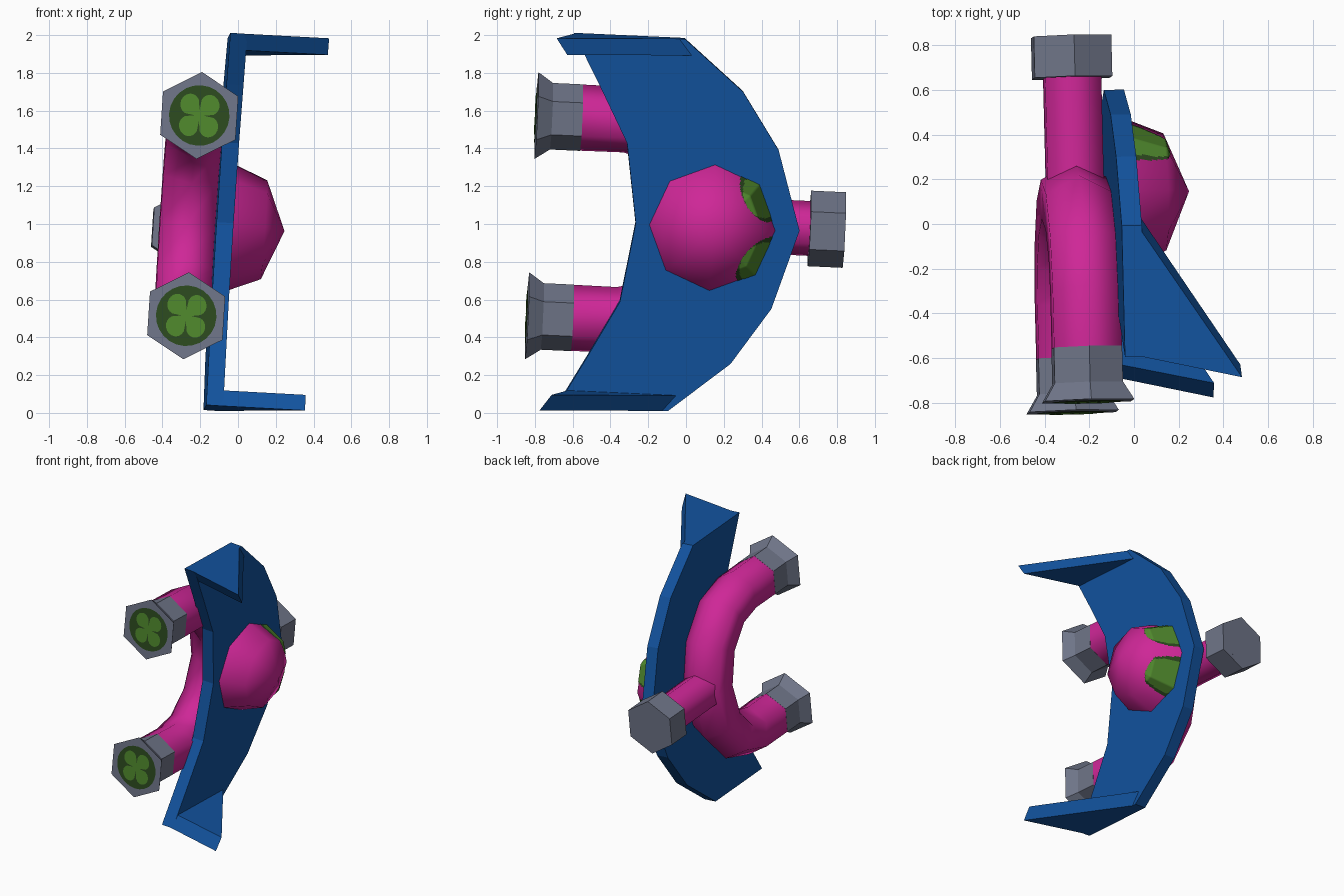
import bpy, bmesh
from math import sin, cos, pi, radians
from mathutils import Matrix, Vector

old = bpy.data.objects.get("Cube")
if old:
    bpy.data.objects.remove(old, do_unlink=True)

# The whole craft leans a little: local axes are (side, back, span)
TILT = Matrix(((1, -0.025, 0.065, 0), (0.025, 1, 0.046, 0),
               (-0.065, -0.046, 1, 0.99), (0, 0, 0, 1)))


def material(name, color):
    m = bpy.data.materials.new(name)
    m.use_nodes = True
    m.diffuse_color = (*color, 1)
    m.node_tree.nodes["Principled BSDF"].inputs["Base Color"].default_value = (*color, 1)
    return m


BLUE = material("blue", (0.006, 0.085, 0.34))
PINK = material("magenta", (0.62, 0.02, 0.31))
GREY = material("slate grey", (0.16, 0.18, 0.25))
LEAF = material("leaf green", (0.08, 0.25, 0.026))
DARK = material("dark green", (0.026, 0.07, 0.014))


def finish(name, bm, mat, angle=None, fix=True):
    if fix:
        bmesh.ops.recalc_face_normals(bm, faces=bm.faces[:])
    me = bpy.data.meshes.new(name)
    bm.to_mesh(me)
    bm.free()
    me.transform(TILT)
    me.materials.append(mat)
    ob = bpy.data.objects.new(name, me)
    bpy.context.collection.objects.link(ob)
    if angle:
        bpy.ops.object.select_all(action='DESELECT')
        ob.select_set(True)
        bpy.context.view_layer.objects.active = ob
        bpy.ops.object.shade_smooth_by_angle(angle=radians(angle))
    return ob


def loft(name, rings, mat, angle=None):
    """Join closed rings of points and cap both ends."""
    bm = bmesh.new()
    loops = [[bm.verts.new(p) for p in r] for r in rings]
    for a, b in zip(loops, loops[1:]):
        for i in range(len(a)):
            j = (i + 1) % len(a)
            bm.faces.new((a[i], a[j], b[j], b[i]))
    bm.faces.new(loops[0])
    bm.faces.new(loops[-1])
    return finish(name, bm, mat, angle)


def hex_tube(name, path, mat, angle=None):
    """Six-sided tube along (back, span, radius) stations."""
    rings = []
    for i, (b, s, r) in enumerate(path):
        p, q = path[max(i - 1, 0)], path[min(i + 1, len(path) - 1)]
        t = Vector((q[0] - p[0], q[1] - p[1]))
        if t.length < 1e-6:
            t = Vector((1, 0))
        t.normalize()
        rings.append([(-0.26 + r * sin(k * pi / 3),
                       b - t.y * r * cos(k * pi / 3),
                       s + t.x * r * cos(k * pi / 3)) for k in range(6)])
    return loft(name, rings, mat, angle)


def disc(name, b, s, facing, radius, mat, clover=False):
    """Thin face across the tube axis, round or four-lobed."""
    bm = bmesh.new()
    mid = bm.verts.new((-0.26, b, s))
    rim = []
    count = 64 if clover else 24
    for k in range(count):
        a = 2 * pi * k / count
        r = radius * (0.2 + 0.8 * abs(sin(2 * a)) ** 0.4) if clover else radius
        rim.append(bm.verts.new((-0.26 + 0.92 * r * cos(a) if clover else -0.26 + r * cos(a),
                                 b, s + r * sin(a))))
    for k in range(count):
        tri = (mid, rim[k], rim[(k + 1) % count])
        bm.faces.new(tri if facing < 0 else tri[::-1])
    finish(name, bm, mat, fix=False)


# Crescent wing: rows of (span, front edge, back edge)
half = [(0.985, -0.636, -0.05), (0.72, -0.49, 0.27), (0.42, -0.33, 0.472)]
rows = half + [(0, -0.265, 0.602)] + [(-s, f, b) for s, f, b in reversed(half)]
loft("wing", [[(-0.12, f, s), (-0.03, f, s), (-0.03, b, s), (-0.12, b, s)]
              for s, f, b in rows], BLUE)

for side, label in ((1, "upper"), (-1, "lower")):
    # Swept fin at the wing end
    inner = [(-0.05, 0.02), (0.40, -0.68), (-0.05, -0.58)]
    outer = [(-0.05, -0.05), (0.40, -0.74), (-0.05, -0.636)]
    loft(label + "_fin", [[(n, b, side * 0.90) for n, b in inner],
                          [(n, b, side * 0.985) for n, b in outer]], BLUE)
    # Flared front nozzle
    z = side * 0.53
    hex_tube(label + "_nozzle", [(-0.57, z, 0.176), (-0.73, z, 0.176), (-0.81, z, 0.23)], GREY)
    disc(label + "_nozzle_disc", -0.813, z, -1, 0.16, DARK)
    disc(label + "_nozzle_clover", -0.816, z, -1, 0.135, LEAF, True)

# Curved pipe joining the two nozzles
bend = [(-0.58, 0.53), (-0.32, 0.53), (-0.12, 0.47), (0.05, 0.28)]
path = bend + [(0.12, 0)] + [(b, -s) for b, s in reversed(bend)]
hex_tube("curved_pipe", [(b, s, 0.175) for b, s in path], PINK, 65)

# Rear pipe with a recessed end cap
hex_tube("rear_pipe", [(0.08, 0, 0.145), (0.70, 0, 0.145)], PINK, 65)
hex_tube("rear_cap", [(0.66, 0, 0.2), (0.845, 0, 0.2), (0.8451, 0, 0.165), (0.80, 0, 0.155)], GREY)
disc("rear_cap_disc", 0.803, 0, 1, 0.128, DARK)
disc("rear_cap_clover", 0.806, 0, 1, 0.105, LEAF, True)

# Cockpit dome, with eye-shaped windows laid over its facets
CENTER = Vector((-0.12, 0.14, -0.005))


def dome():
    bm = bmesh.new()
    bmesh.ops.create_uvsphere(bm, u_segments=8, v_segments=4, radius=0.37)
    bmesh.ops.rotate(bm, verts=bm.verts[:], matrix=Matrix.Rotation(pi / 2, 3, 'Y'))
    low = [v for v in bm.verts if v.co.x < -0.01]
    bmesh.ops.delete(bm, geom=low, context='VERTS')
    return bm


def eye(name, side, length, lift, mat):
    bm = dome()
    bmesh.ops.subdivide_edges(bm, edges=bm.edges[:], cuts=28, use_grid_fill=True)
    drop = []
    for f in bm.faces:
        c = f.calc_center_median() + CENTER
        b, s = c.y - 0.385, side * c.z - 0.17
        along, across = 0.6 * b - 0.8 * s, 0.8 * b + 0.6 * s
        if (along / length) ** 2 + (min(across, 0) / 0.085) ** 2 > 1 or across > 0.2:
            drop.append(f)
    bmesh.ops.delete(bm, geom=drop, context='FACES')
    bmesh.ops.scale(bm, vec=(lift, lift, lift), verts=bm.verts[:])
    bmesh.ops.translate(bm, vec=CENTER, verts=bm.verts[:])
    finish(name, bm, mat, 60, fix=False)


shell = dome()
bmesh.ops.translate(shell, vec=CENTER, verts=shell.verts[:])
finish("cockpit_dome", shell, PINK, 60, fix=False)
for side, label in ((1, "upper"), (-1, "lower")):
    eye(label + "_window_rim", side, 0.15, 1.008, DARK)
    eye(label + "_window", side, 0.118, 1.014, LEAF)
